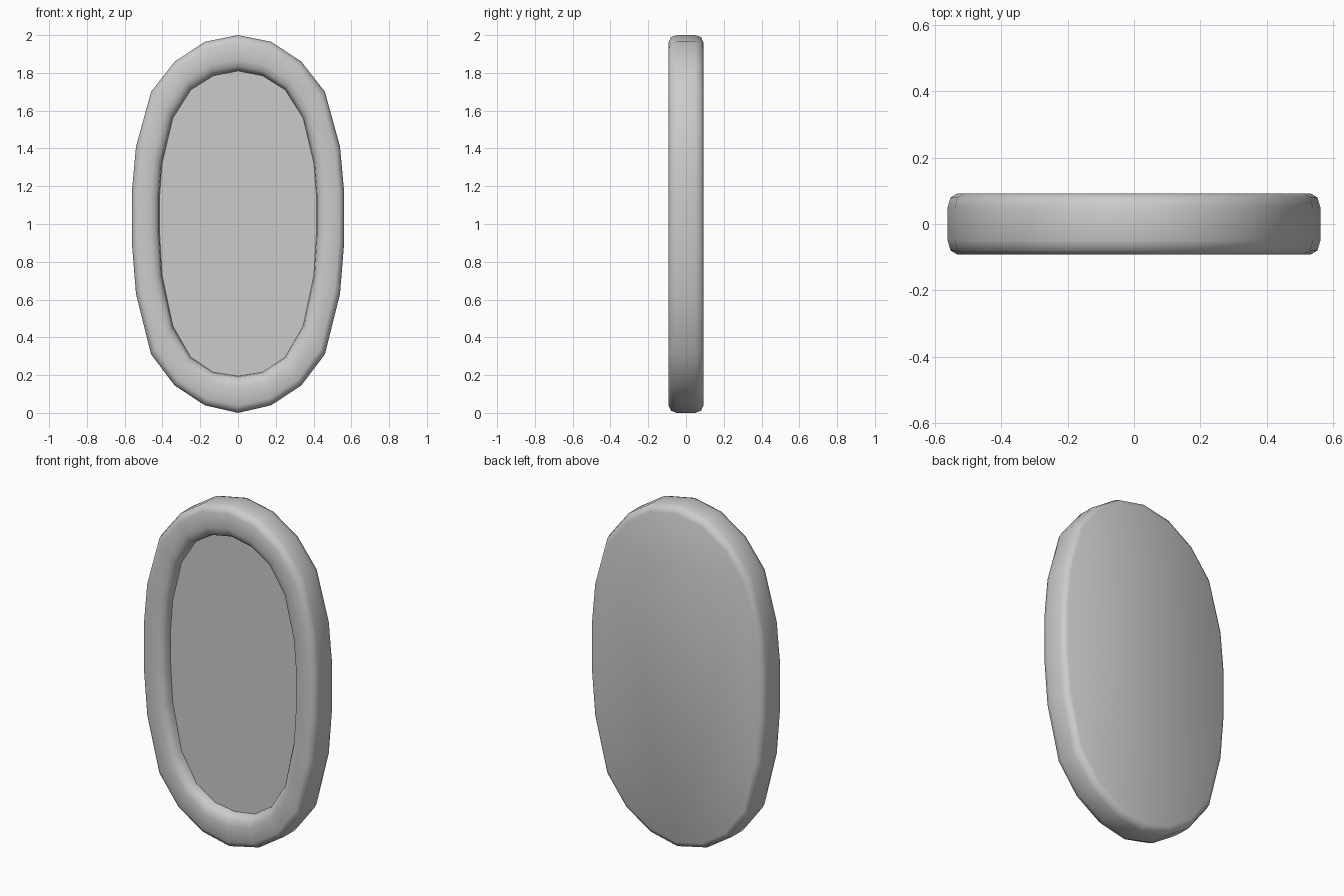
import bpy
import bmesh

cube = bpy.data.objects.get("Cube")
if cube:
    bpy.data.objects.remove(cube, do_unlink=True)

grey = bpy.data.materials.new("plain grey")
grey.use_nodes = True
color = (0.6, 0.6, 0.6, 1)
grey.diffuse_color = color
grey.node_tree.nodes["Principled BSDF"].inputs["Base Color"].default_value = color

# Half outlines (x, z) from top to bottom
OUTER = [(0, 2), (0.175, 1.965), (0.335, 1.86), (0.46, 1.7), (0.54, 1.41), (0.562, 1.17),
         (0.562, 0.9), (0.54, 0.63), (0.46, 0.31), (0.335, 0.145), (0.175, 0.04), (0, 0)]
INNER = [(0, 1.81), (0.13, 1.785), (0.25, 1.71), (0.345, 1.56), (0.402, 1.32), (0.415, 1.15),
         (0.415, 0.95), (0.402, 0.73), (0.345, 0.46), (0.25, 0.295), (0.13, 0.215), (0, 0.195)]

# Rim section: share of the way from inner to outer outline, and y
SECTION = [(0, -0.03), (0.03, -0.06), (0.13, -0.082), (0.32, -0.092), (0.8, -0.092),
           (0.94, -0.08), (1, -0.05), (1, 0.05), (0.94, 0.08), (0.8, 0.092)]


def mirrored(half):
    return half + [(-x, z) for x, z in half[-2:0:-1]]


def finish(bm, name):
    bmesh.ops.recalc_face_normals(bm, faces=bm.faces)
    mesh = bpy.data.meshes.new(name)
    bm.to_mesh(mesh)
    bm.free()
    mesh.materials.append(grey)
    obj = bpy.data.objects.new(name, mesh)
    bpy.context.collection.objects.link(obj)
    return obj


outer, inner = mirrored(OUTER), mirrored(INNER)

# Rounded rim with a flat back
bm = bmesh.new()
loops = []
for t, y in SECTION:
    loops.append([bm.verts.new((a[0] + (b[0] - a[0]) * t, y, a[1] + (b[1] - a[1]) * t))
                  for a, b in zip(inner, outer)])
count = len(outer)
for low, high in zip(loops, loops[1:]):
    for i in range(count):
        j = (i + 1) % count
        bm.faces.new((low[i], low[j], high[j], high[i]))
bm.faces.new(loops[-1])
rim = finish(bm, "oval_rim")
for face in rim.data.polygons:
    face.use_smooth = True

# Recessed front panel
bm = bmesh.new()
face = bm.faces.new([bm.verts.new((x, SECTION[0][1], z)) for x, z in inner])
panel = finish(bm, "recessed_panel")
if panel.data.polygons[0].normal.y > 0:
    panel.data.flip_normals()
